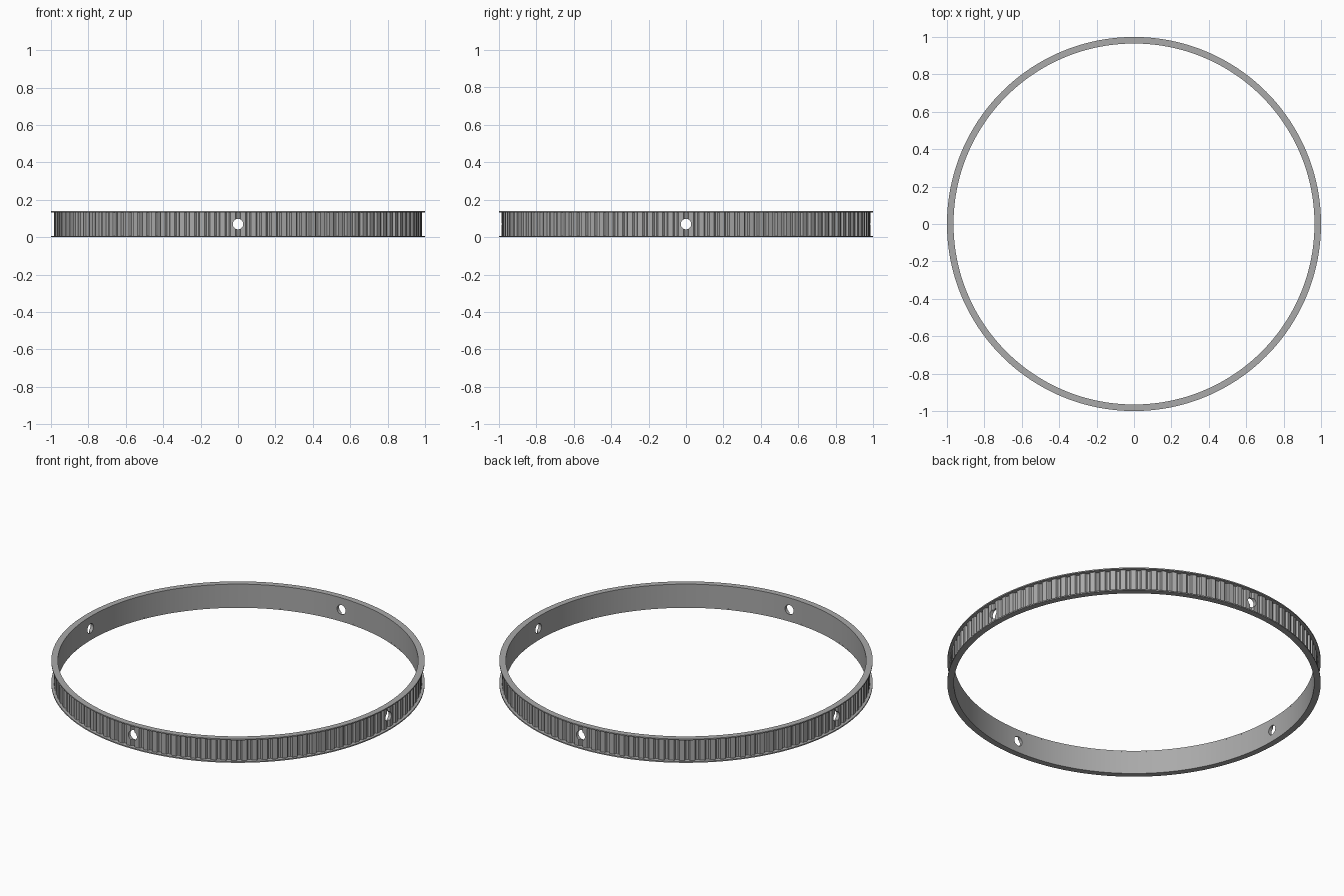
import bpy, bmesh, math

if "Cube" in bpy.data.objects:
    bpy.data.objects.remove(bpy.data.objects["Cube"])

TEETH = 112
R_IN, R_ROOT, R_TIP, R_FLANGE = 0.965, 0.973, 0.985, 1.0
HEIGHT, FLANGE = 0.14, 0.007

grey = bpy.data.materials.new("grey")
grey.diffuse_color = (0.4, 0.4, 0.4, 1)
grey.use_nodes = True
grey.node_tree.nodes["Principled BSDF"].inputs["Base Color"].default_value = grey.diffuse_color


def ring(name, outer, inner, z0, z1):
    """Closed ring between two matching outlines given as (radius, angle)."""
    bm = bmesh.new()

    def loop(points, z):
        return [bm.verts.new((r * math.cos(a), r * math.sin(a), z)) for r, a in points]

    loops = [loop(outer, z0), loop(outer, z1), loop(inner, z1), loop(inner, z0)]
    n = len(outer)
    for k in range(4):
        a, b = loops[k], loops[(k + 1) % 4]
        for i in range(n):
            j = (i + 1) % n
            bm.faces.new((a[i], a[j], b[j], b[i]))
    bmesh.ops.recalc_face_normals(bm, faces=bm.faces)
    mesh = bpy.data.meshes.new(name)
    bm.to_mesh(mesh)
    bm.free()
    ob = bpy.data.objects.new(name, mesh)
    bpy.context.collection.objects.link(ob)
    mesh.materials.append(grey)
    return ob


def smooth(ob):
    bpy.ops.object.select_all(action='DESELECT')
    ob.select_set(True)
    bpy.context.view_layer.objects.active = ob
    bpy.ops.object.shade_smooth_by_angle(angle=math.radians(25))


# Toothed drum: each tooth has a flat tip and a rounded groove
pitch = 2 * math.pi / TEETH
tooth = [(R_TIP, -0.24), (R_TIP, 0), (R_TIP, 0.24), (R_TIP - 0.002, 0.28),
         (R_ROOT + 0.003, 0.32), (R_ROOT, 0.38), (R_ROOT, 0.62),
         (R_ROOT + 0.003, 0.68), (R_TIP - 0.002, 0.72)]
outline = [(r, (i + t + 0.5) * pitch) for i in range(TEETH) for r, t in tooth]
drum = ring("toothed_drum", outline, [(R_IN, a) for r, a in outline],
            FLANGE, HEIGHT - FLANGE)

# Four radial screw holes, drilled by two crossing rods
for k in range(2):
    bpy.ops.mesh.primitive_cylinder_add(
        vertices=32, radius=0.028, depth=2.4, location=(0, 0, HEIGHT / 2),
        rotation=(math.pi / 2, 0, k * math.pi / 2))
    rod = bpy.context.object
    rod.name = "hole_cutter"
    rod.data.materials.append(grey)
    rod.hide_render = True
    rod.hide_set(True)
    cut = drum.modifiers.new("hole", 'BOOLEAN')
    cut.object = rod
    cut.solver = 'EXACT'
smooth(drum)

# Thin flanges above and below the teeth
circle = [2 * math.pi * i / 192 for i in range(192)]
for name, z in (("bottom_flange", 0), ("top_flange", HEIGHT - FLANGE)):
    smooth(ring(name, [(R_FLANGE, a) for a in circle],
                [(R_IN, a) for a in circle], z, z + FLANGE))
